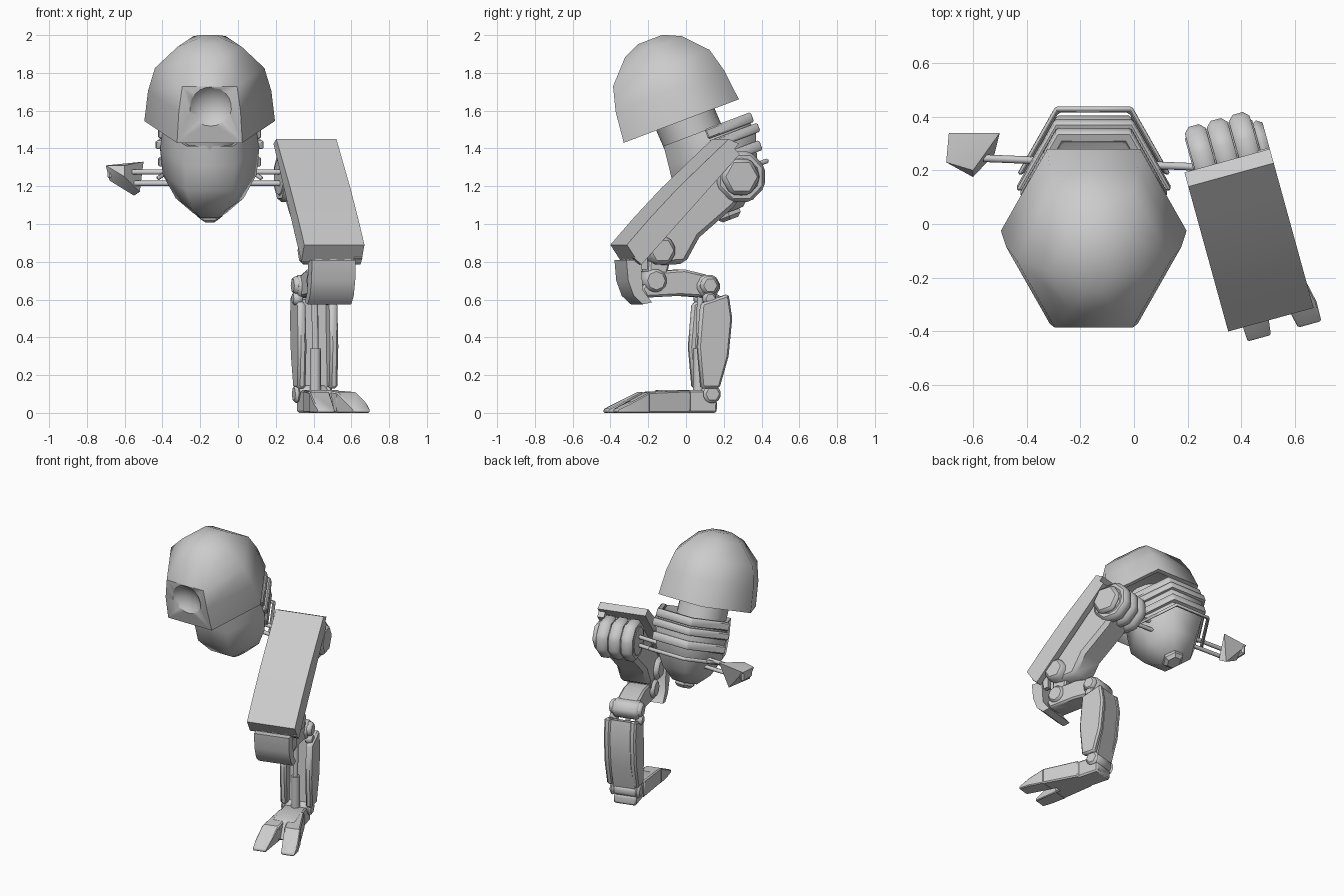
import bpy, bmesh, math
from mathutils import Matrix, Vector

cube = bpy.data.objects.get("Cube")
if cube:
    bpy.data.objects.remove(cube)

GREY = (0.6, 0.6, 0.6, 1)
metal = bpy.data.materials.new("plain grey metal")
metal.use_nodes = True
metal.diffuse_color = GREY
metal.node_tree.nodes["Principled BSDF"].inputs["Base Color"].default_value = GREY

# Frames: the head and body lean forward, the leg turns outward
BODY = Matrix.Translation((-0.15, -0.025, 1.545)) @ Matrix.Rotation(math.radians(20.7), 4, "X")
LEG = Matrix.Translation((0.412, 0, 0)) @ Matrix.Rotation(math.radians(15.4), 4, "Z")
WORLD = Matrix.Identity(4)


def smooth(ob, angle):
    bpy.ops.object.select_all(action="DESELECT")
    ob.select_set(True)
    bpy.context.view_layer.objects.active = ob
    bpy.ops.object.shade_smooth_by_angle(angle=math.radians(angle))


def finish(name, bm, frame, bevel=0.0, angle=35):
    if bevel:
        edges = [e for e in bm.edges if len(e.link_faces) == 2 and e.calc_face_angle() > 0.6]
        bmesh.ops.bevel(bm, geom=edges, offset=bevel, segments=1, affect="EDGES", clamp_overlap=True)
    bmesh.ops.recalc_face_normals(bm, faces=bm.faces)
    me = bpy.data.meshes.new(name)
    bm.to_mesh(me)
    bm.free()
    me.transform(frame)
    me.materials.append(metal)
    ob = bpy.data.objects.new(name, me)
    bpy.context.collection.objects.link(ob)
    smooth(ob, angle)
    return ob


def loft(name, rings, frame, sides=6, squash=0.92, angle=35):
    """Stack of polygons; each ring is (y offset, height, radius)."""
    bm = bmesh.new()
    loops = []
    for off, h, r in rings:
        turns = [math.tau * i / sides for i in range(sides)]
        loops.append([bm.verts.new((squash * r * math.cos(t), off + r * math.sin(t), h)) for t in turns])
    for a, b in zip(loops, loops[1:]):
        for i in range(sides):
            j = (i + 1) % sides
            bm.faces.new((a[i], a[j], b[j], b[i]))
    bm.faces.new(loops[0])
    bm.faces.new(loops[-1])
    return finish(name, bm, frame, angle=angle)


def prism(name, points, start, end, frame, axis="x", bevel=0.0):
    """Polygon pushed along x (points are y, z) or z (points are x, y)."""
    bm = bmesh.new()
    place = (lambda p: (start, *p)) if axis == "x" else (lambda p: (*p, start))
    face = bm.faces.new([bm.verts.new(place(p)) for p in points])
    ext = bmesh.ops.extrude_face_region(bm, geom=[face])
    push = Vector((end - start, 0, 0)) if axis == "x" else Vector((0, 0, end - start))
    bmesh.ops.translate(bm, vec=push, verts=[v for v in ext["geom"] if isinstance(v, bmesh.types.BMVert)])
    return finish(name, bm, frame, bevel)


def disc(name, y, z, r, x0, x1, sides=6, bevel=0.015, turn=0.0):
    pts = [(y + r * math.cos(turn + math.tau * i / sides), z + r * math.sin(turn + math.tau * i / sides))
           for i in range(sides)]
    return prism(name, pts, x0, x1, LEG, bevel=bevel)


def hull(name, points, frame, bevel=0.0):
    bm = bmesh.new()
    for p in points:
        bm.verts.new(p)
    bmesh.ops.convex_hull(bm, input=bm.verts)
    bmesh.ops.dissolve_limit(bm, angle_limit=0.02, verts=bm.verts, edges=bm.edges)
    return finish(name, bm, frame, bevel)


def rod(name, a, b, r, frame):
    a, b = Vector(a), Vector(b)
    bm = bmesh.new()
    spin = (b - a).to_track_quat("Z", "Y").to_matrix().to_4x4()
    bmesh.ops.create_cone(bm, cap_ends=True, segments=8, radius1=r, radius2=r, depth=(b - a).length,
                          matrix=Matrix.Translation((a + b) / 2) @ spin)
    return finish(name, bm, frame, angle=50)


# Head dome with recessed underside
head = loft("head_dome", [(0, 0.06, 0.30), (0, 0, 0.345), (0, 0, 0.376), (0, 0.17, 0.355),
                          (0, 0.30, 0.315), (0, 0.42, 0.185), (0, 0.462, 0.08)], BODY, angle=65)

# Shallow round eye socket
eye, eye_r = Vector((-0.145, -0.475, 1.605)), 0.15
bm = bmesh.new()
bmesh.ops.create_uvsphere(bm, u_segments=24, v_segments=16, radius=eye_r)
cutter = finish("eye_cutter", bm, Matrix.Translation(eye))
cutter.hide_render = True
mod = head.modifiers.new("socket", "BOOLEAN")
mod.object, mod.operation, mod.solver = cutter, "DIFFERENCE", "EXACT"
bpy.context.view_layer.objects.active = head
bpy.ops.object.modifier_apply(modifier=mod.name)
bpy.data.objects.remove(cutter)
bm = bmesh.new()
bm.from_mesh(head.data)
inside = lambda f: (f.calc_center_median() - eye).length < eye_r
for e in bm.edges:
    if len(e.link_faces) == 2 and inside(e.link_faces[0]) != inside(e.link_faces[1]):
        e.smooth = False
bm.to_mesh(head.data)
bm.free()
smooth(head, 65)

# Neck and body
loft("neck", [(0.03, -0.14, 0.165), (0.02, 0.07, 0.165)], BODY, sides=16, squash=1)
loft("body_shell", [(0.1, -0.11, 0.2), (0.1, -0.09, 0.27), (0.1, -0.2, 0.285), (0.07, -0.33, 0.27),
                    (0.06, -0.46, 0.195), (0.06, -0.54, 0.1)], BODY, angle=65)
loft("body_cap", [(0.06, -0.52, 0.075), (0.06, -0.56, 0.075), (0.06, -0.58, 0.05)], BODY)


# Bands wrapping the back of the body
def band(name, r, thick, h0, h1, off):
    arc = [math.pi * i / 3 for i in range(4)]
    ring = lambda q: [(0.92 * q * math.cos(t), off + q * math.sin(t)) for t in arc]
    prism(name, ring(r) + ring(r - thick)[::-1], h0, h1, BODY, axis="z", bevel=0.008)


band("collar_band", 0.30, 0.05, -0.14, -0.085, 0.1)
band("upper_band", 0.315, 0.05, -0.2, -0.15, 0.1)
band("middle_band", 0.30, 0.05, -0.295, -0.24, 0.09)
band("rear_rail", 0.31, 0.025, -0.37, -0.345, 0.09)

# Twin rods through the body, and the stub on the right
for level, z in (("upper", 1.275), ("lower", 1.215)):
    rod(level + "_cross_rod", (-0.56, 0.245, z), (0.3, 0.21, z), 0.014, WORLD)
hull("stub_joint", [(-0.69, 0.34, 1.31), (-0.5, 0.34, 1.33), (-0.52, 0.26, 1.17), (-0.6, 0.175, 1.25),
                    (-0.7, 0.23, 1.31), (-0.68, 0.25, 1.23), (-0.55, 0.3, 1.15), (-0.6, 0.2, 1.31)], WORLD)
prism("stub_plate", [(0.23, 1.24), (0.34, 1.24), (0.34, 1.31), (0.23, 1.31)], -0.69, -0.66, WORLD, bevel=0.01)

# Hip: three fat bands with hexagonal end caps
for i, x in enumerate((-0.125, -0.04, 0.045)):
    disc("hip_band_%d" % (i + 1), 0.27, 1.25, 0.145, x, x + 0.08, sides=8, bevel=0.02, turn=math.pi / 8)
disc("hip_core", 0.27, 1.25, 0.11, -0.13, 0.13, sides=12)
disc("hip_cap", 0.26, 1.25, 0.11, 0.12, 0.165, bevel=0.02)

# Thigh and its armour shield
prism("thigh", [(0.15, 1.37), (0.33, 1.22), (0.24, 1.09), (0.05, 0.93), (-0.03, 0.79), (-0.18, 0.78),
                (-0.26, 0.9)], -0.1, 0.11, LEG, bevel=0.025)
prism("thigh_armour", [(-0.37, 0.89), (-0.24, 1.035), (-0.09, 1.19), (0.06, 1.33), (0.19, 1.45),
                       (0.245, 1.425), (-0.31, 0.8)], -0.165, 0.165, LEG)
prism("armour_side_plate", [(-0.33, 0.82), (0.22, 1.40), (0.25, 1.37), (-0.29, 0.785)], 0.12, 0.165, LEG)
for i, x in enumerate((-0.09, -0.01, 0.07)):
    prism("armour_tab_%d" % (i + 1), [(-0.32, 0.76), (-0.32, 0.88), (-0.24, 0.88), (-0.24, 0.76)],
          x, x + 0.035, LEG)

# Knee joint, knee shield and linkage
disc("knee_joint", -0.17, 0.86, 0.085, -0.13, 0.15, bevel=0.02)
disc("knee_lower_joint", -0.19, 0.7, 0.065, -0.09, 0.1, sides=8)
prism("knee_hanger", [(-0.22, 0.84), (-0.1, 0.84), (-0.14, 0.66), (-0.23, 0.66)], -0.07, 0.08, LEG, bevel=0.01)
prism("knee_shield", [(-0.36, 0.81), (-0.35, 0.7), (-0.32, 0.62), (-0.27, 0.575), (-0.22, 0.585),
                      (-0.27, 0.65), (-0.28, 0.81)], -0.12, 0.12, LEG)
prism("knee_link", [(-0.17, 0.75), (-0.03, 0.76), (0.1, 0.73), (0.1, 0.61), (-0.05, 0.62), (-0.24, 0.61),
                    (-0.27, 0.66)], -0.065, 0.085, LEG, bevel=0.012)

# Hock joint with bolts, and the shin
disc("hock_joint", 0.1, 0.67, 0.07, -0.08, 0.1, bevel=0.015)
for side, x in (("inner", -0.1), ("outer", 0.075)):
    disc(side + "_hock_cap", 0.1, 0.675, 0.055, x, x + 0.05, bevel=0.015)
    disc(side + "_hock_bolt", 0.1, 0.605, 0.04, x, x + 0.05, bevel=0.012)
    disc(side + "_ankle_cap", 0.115, 0.1, 0.055, x + 0.01, x + 0.04, bevel=0.015)
    prism(side + "_shin_plate", [(0.05, 0.58), (0.2, 0.63), (0.22, 0.5), (0.2, 0.3), (0.15, 0.13),
                                 (0.05, 0.13), (0.03, 0.35)], x + 0.015, x + 0.06, LEG, bevel=0.012)
prism("shin_back", [(0.13, 0.6), (0.195, 0.62), (0.215, 0.5), (0.195, 0.3), (0.15, 0.12), (0.1, 0.12)],
      -0.06, 0.09, LEG)
rod("shin_piston", (0.015, 0.065, 0.12), (0.015, 0.065, 0.34), 0.03, LEG)
rod("shin_piston_rod", (0.015, 0.065, 0.33), (0.015, 0.075, 0.62), 0.018, LEG)
disc("ankle_joint", 0.115, 0.1, 0.05, -0.07, 0.09, sides=8)

# Foot: heel block and two splayed toes
hull("heel", [(x, y, z) for x in (-0.065, 0.09) for y, z in
              ((0.145, 0), (0.15, 0.06), (0.07, 0.12), (-0.16, 0.12), (-0.22, 0))], LEG, bevel=0.01)
for side, back, tip in (("inner", -0.025, -0.06), ("outer", 0.055, 0.135)):
    def section(x, half, y, z):
        return [(x + s * half, y, h) for s in (-1, 1) for h in (0, z)]
    mid = back * 0.4 + tip * 0.6
    hull(side + "_toe", section(back, 0.045, 0.0, 0.12) + section(mid, 0.055, -0.25, 0.11), LEG, bevel=0.008)
    hull(side + "_toe_tip", section(mid, 0.055, -0.24, 0.11) + section(tip * 0.9 + mid * 0.1, 0.05, -0.35, 0.055)
         + section(tip, 0.045, -0.425, 0.02), LEG, bevel=0.006)
